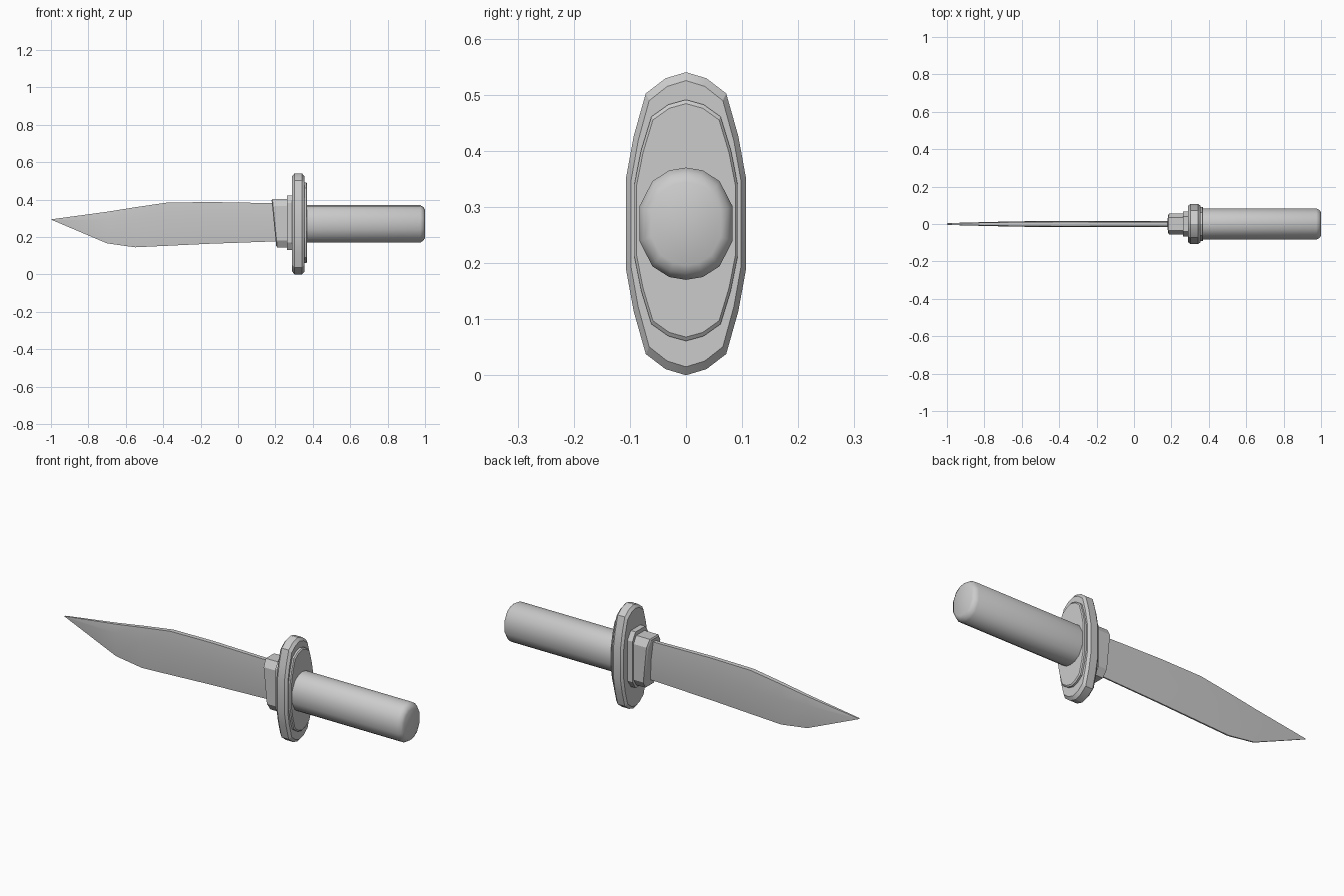
import bpy, bmesh, math

if "Cube" in bpy.data.objects:
    bpy.data.objects.remove(bpy.data.objects["Cube"])


def finish(name, bm, angle=25):
    bmesh.ops.recalc_face_normals(bm, faces=bm.faces)
    me = bpy.data.meshes.new(name)
    bm.to_mesh(me)
    bm.free()
    ob = bpy.data.objects.new(name, me)
    bpy.context.collection.objects.link(ob)
    bpy.ops.object.select_all(action='DESELECT')
    ob.select_set(True)
    bpy.context.view_layer.objects.active = ob
    bpy.ops.object.shade_smooth_by_angle(angle=math.radians(angle))
    return ob


def loft(name, quarter, zc, rings, angle=25):
    """Mirror a quarter outline (y, z from top to side) and loft it along x.
    Each ring is (x, half width, half height, lean of x per unit z)."""
    half = quarter + [(y, -z) for y, z in reversed(quarter) if z > 0]
    outline = half + [(-y, z) for y, z in reversed(half) if y > 0]
    bm = bmesh.new()
    loops = [[bm.verts.new((x + lean * z * h, y * w, zc + z * h)) for y, z in outline]
             for x, w, h, lean in rings]
    n = len(outline)
    for a, b in zip(loops, loops[1:]):
        for i in range(n):
            j = (i + 1) % n
            bm.faces.new((a[i], a[j], b[j], b[i]))
    bm.faces.new(loops[0])
    bm.faces.new(loops[-1])
    return finish(name, bm, angle)


# blade: stations of x, edge z, ridge z, spine z, thickness factor
stations = [(0.24, 0.178, 0.280, 0.380, 0.85), (-0.15, 0.164, 0.288, 0.387, 0.95),
            (-0.38, 0.153, 0.285, 0.384, 1.0), (-0.55, 0.145, 0.285, 0.359, 0.9),
            (-0.70, 0.166, 0.290, 0.335, 0.75), (-0.995, 0.291, 0.293, 0.295, 0.3)]
bm = bmesh.new()
loops = []
for x, lo, mid, hi, t in stations:
    section = [(0.004, lo), (0.017, mid), (0.012, hi),
               (-0.012, hi), (-0.017, mid), (-0.004, lo)]
    loops.append([bm.verts.new((x, y * t, z)) for y, z in section])
for a, b in zip(loops, loops[1:]):
    for i in range(6):
        j = (i + 1) % 6
        bm.faces.new((a[i], a[j], b[j], b[i]))
bm.faces.new(loops[0])
tip = bm.verts.new((-1.0, 0, 0.293))
for i in range(6):
    bm.faces.new((loops[-1][i], loops[-1][(i + 1) % 6], tip))
finish("blade", bm)

# slanted collar and the wider step behind it
octagon = [(0.6, 1), (1, 0.72)]
collar = loft("blade_collar", octagon, 0.274,
              [(0.192, 0.048, 0.122, -0.1), (0.197, 0.057, 0.129, -0.1),
               (0.285, 0.057, 0.129, 0)])
loft("collar_step", octagon, 0.277,
     [(0.262, 0.066, 0.146, 0), (0.30, 0.066, 0.146, 0)])

# oval guard with bevelled rim, and the raised plate on its handle side
oval = [(0, 1), (0.34, 0.96), (0.67, 0.86), (0.87, 0.58), (1, 0.3)]
loft("guard", oval, 0.27,
     [(0.290, 0.098, 0.255, 0), (0.302, 0.107, 0.27, 0),
      (0.342, 0.107, 0.27, 0), (0.355, 0.098, 0.255, 0)])
loft("guard_plate", oval, 0.276,
     [(0.345, 0.092, 0.215, 0), (0.365, 0.092, 0.215, 0), (0.370, 0.088, 0.208, 0)])

# grip with rounded end
loft("grip", [(0, 1), (0.36, 0.95), (0.72, 0.76), (1, 0.31)], 0.27,
     [(0.35, 0.083, 0.1, 0), (0.975, 0.083, 0.1, 0),
      (0.992, 0.075, 0.089, 0), (1.0, 0.062, 0.074, 0)], 35)
